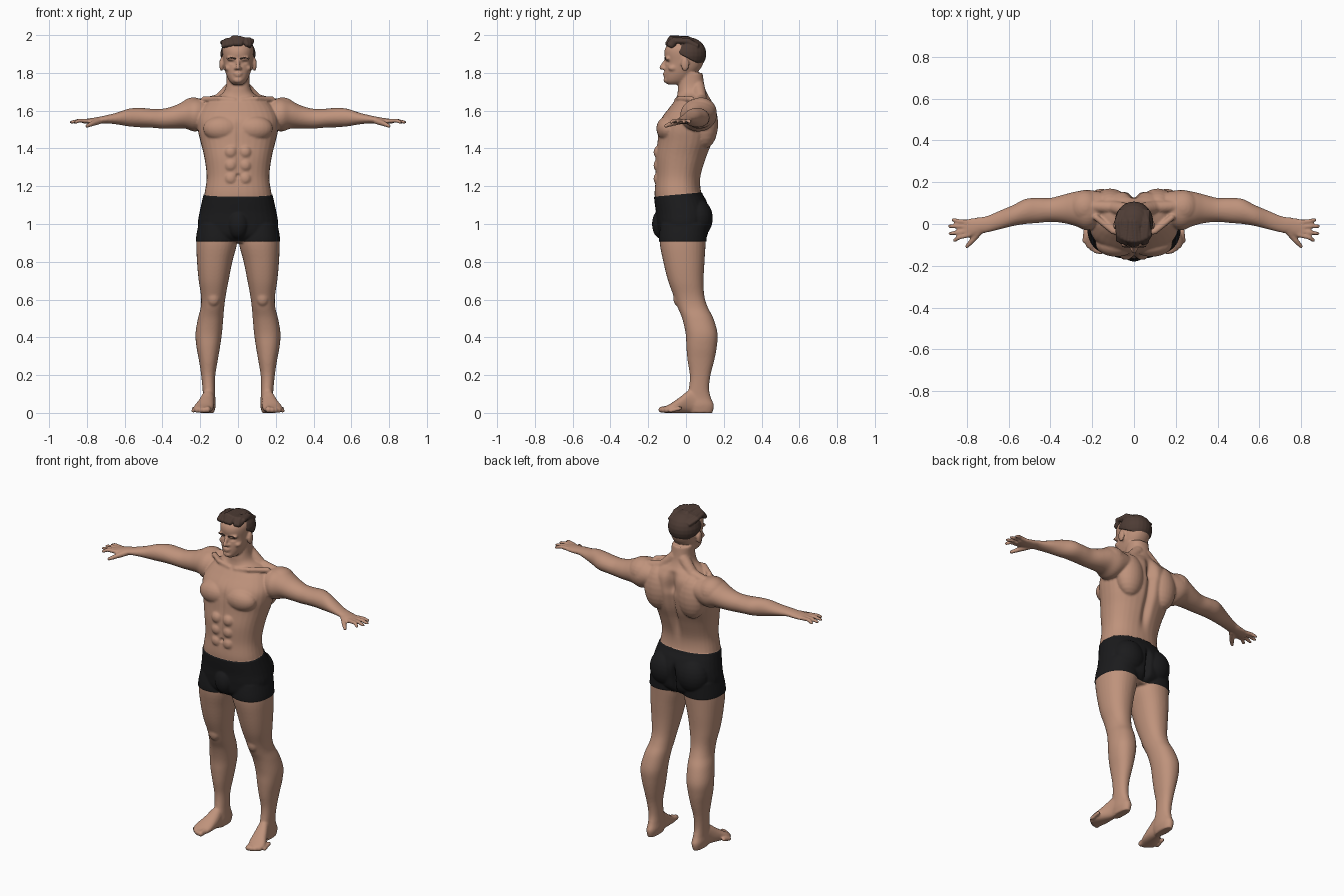
import bpy, bmesh, math, random
from mathutils import Vector

random.seed(4)
if "Cube" in bpy.data.objects:
    bpy.data.objects.remove(bpy.data.objects["Cube"])


def material(name, rgb):
    mat = bpy.data.materials.new(name)
    mat.use_nodes = True
    mat.diffuse_color = (*rgb, 1)
    shader = next(n for n in mat.node_tree.nodes if n.type == 'BSDF_PRINCIPLED')
    shader.inputs["Base Color"].default_value = (*rgb, 1)
    shader.inputs["Roughness"].default_value = 0.8
    return mat


skin_mat = material("warm skin", (0.52, 0.29, 0.20))
shorts_mat = material("black fabric", (0.011, 0.011, 0.012))
hair_mat = material("dark brown hair", (0.075, 0.045, 0.035))


def sweep(bm, rings):
    """Closed surface through rings of points, capped at both ends."""
    rings = [[bm.verts.new(p) for p in ring] for ring in rings]
    bm.faces.new(rings[0][::-1])
    bm.faces.new(rings[-1])
    for low, high in zip(rings, rings[1:]):
        for k in range(len(low)):
            n = (k + 1) % len(low)
            bm.faces.new((low[k], low[n], high[n], high[k]))


def blob(bm, centre, radii, sides=24):
    rings = []
    for i in range(sides // 2):
        tilt = math.pi * ((i + .5) / (sides // 2) - .5)
        rings.append([[c + r * q for c, r, q in zip(centre, radii, (
            math.cos(tilt) * math.cos(math.tau * k / sides),
            math.cos(tilt) * math.sin(math.tau * k / sides), math.sin(tilt)))] for k in range(sides)])
    sweep(bm, rings)


def strand(bm, points, start, end, steps=7):
    """Tapered rounded tube made of a chain of balls."""
    spans = len(points) - 1
    for i in range(spans * steps + 1):
        k = min(i // steps, spans - 1)
        p = Vector(points[k]).lerp(Vector(points[k + 1]), i / steps - k)
        r = start + (end - start) * i / (spans * steps)
        blob(bm, p, (r, r, r), 12)


def spline(rows, steps=5):
    """Smooth in-between rows through the given ones."""
    rows = [Vector(r) for r in rows]
    for i in range(len(rows) - 1):
        a, b, c, d = (rows[min(max(i + k, 0), len(rows) - 1)] for k in (-1, 0, 1, 2))
        for s in range(steps):
            t = s / steps
            yield b + (c - a) * (t / 2) + (a * 2 - b * 5 + c * 4 - d) * (t * t / 2) \
                + (b * 3 - a - c * 3 + d) * (t ** 3 / 2)
    yield rows[-1]


def loft(bm, axis, rows, power=2.2, sides=32):
    """Rows hold position along the axis, then low and high of the other two axes."""
    rings = []
    for t, a0, a1, b0, b1 in spline(rows):
        ring = []
        for k in range(sides):
            c, s = math.cos(math.tau * k / sides), math.sin(math.tau * k / sides)
            u, v = (math.copysign(abs(q) ** (2 / power), q) for q in (c, s))
            p = [(a0 + a1 + u * (a1 - a0)) / 2, (b0 + b1 + v * (b1 - b0)) / 2]
            p.insert(axis, t)
            ring.append(p)
        rings.append(ring)
    sweep(bm, rings)


def column(bm, rows, power):
    loft(bm, 2, [(z, -w, w, front, back) for z, w, front, back in rows], power)


def everything(bm):
    return bm.verts[:] + bm.edges[:] + bm.faces[:]


def mirror(bm):
    copy = bmesh.ops.duplicate(bm, geom=everything(bm))["geom"]
    for v in (g for g in copy if isinstance(g, bmesh.types.BMVert)):
        v.co.x = -v.co.x


def fuse(name, bm, voxel, smoothing, mats):
    """Melt overlapping pieces into one smooth surface."""
    bmesh.ops.recalc_face_normals(bm, faces=bm.faces[:])
    mesh = bpy.data.meshes.new(name)
    bm.to_mesh(mesh)
    bm.free()
    obj = bpy.data.objects.new(name, mesh)
    bpy.context.collection.objects.link(obj)
    remesh = obj.modifiers.new("melt", 'REMESH')
    remesh.mode, remesh.voxel_size = 'VOXEL', voxel
    smooth = obj.modifiers.new("soften", 'SMOOTH')
    smooth.factor, smooth.iterations = 0.5, smoothing
    graph = bpy.context.evaluated_depsgraph_get()
    obj.data = bpy.data.meshes.new_from_object(obj.evaluated_get(graph))
    obj.modifiers.clear()
    bpy.data.meshes.remove(mesh)
    obj.data.name = name
    obj.data.materials.clear()
    for mat in mats:
        obj.data.materials.append(mat)
    obj.data.shade_smooth()
    return obj


# Limbs and paired muscles, left side
bm = bmesh.new()
loft(bm, 0, [(.14, .01, .15, 1.53, 1.65), (.22, -.03, .163, 1.49, 1.665), (.28, -.01, .155, 1.505, 1.652),
             (.34, .005, .14, 1.505, 1.625), (.4, .01, .125, 1.505, 1.61), (.46, .005, .125, 1.51, 1.61),
             (.52, 0, .12, 1.512, 1.615), (.58, -.01, .09, 1.517, 1.61), (.64, -.025, .065, 1.527, 1.59),
             (.7, -.04, .04, 1.533, 1.575), (.74, -.047, .032, 1.53, 1.567), (.78, -.06, .027, 1.53, 1.56),
             (.82, -.055, .015, 1.532, 1.555)], 2)
loft(bm, 2, [(0, .127, .18, .01, .14), (.04, .118, .187, -.01, .148), (.08, .12, .185, 0, .132),
             (.13, .122, .188, .015, .122), (.2, .12, .195, .02, .13), (.28, .107, .207, .008, .15),
             (.35, .095, .22, .002, .163), (.42, .085, .225, -.002, .167), (.5, .078, .212, -.02, .145),
             (.56, .073, .197, -.045, .115), (.62, .065, .196, -.066, .097), (.7, .05, .208, -.095, .093),
             (.8, .03, .217, -.12, .098), (.91, .004, .22, -.14, .105), (1, .02, .205, -.13, .11)])
loft(bm, 1, [(.1, .125, .18, 0, .1), (.03, .125, .19, 0, .125), (-.03, .126, .215, 0, .085),
             (-.08, .132, .236, 0, .05), (-.115, .145, .225, 0, .032)])
for root, tip in ((.008, .02), (-.012, -.01), (-.034, -.046), (-.052, -.078)):
    reach = .892 - 9 * (tip + .025) ** 2
    strand(bm, [(.79, root, 1.545), (.84, (root + tip) / 2, 1.548), (reach - .008, tip, 1.539)], .0125, .0095)
strand(bm, [(.735, -.03, 1.545), (.775, -.08, 1.53), (.8, -.107, 1.519)], .018, .01)
for i in range(5):
    x, y, r = .157 + .019 * i, -.13 + .003 * i * i, .017 - .0015 * i
    strand(bm, [(x, y + .05, .024), (x + .004, y, r)], r, r)
blob(bm, (.13, -.042, .61), (.034, .026, .045))          # kneecap
blob(bm, (.235, .08, 1.592), (.082, .083, .078))         # deltoid
blob(bm, (.085, -.095, 1.505), (.1, .062, .068))         # pectoral
blob(bm, (.115, .1, 1.53), (.085, .07, .13))             # shoulder blade
blob(bm, (.092, .06, 1.03), (.092, .078, .1))            # glute
blob(bm, (.088, -.005, 1.845), (.011, .022, .036))       # ear
blob(bm, (.034, -.098, 1.876), (.03, .015, .01))         # brow ridge
blob(bm, (.05, -.07, 1.825), (.022, .025, .016))         # cheekbone
blob(bm, (.012, -.118, 1.824), (.01, .01, .008))         # nostril
strand(bm, [(.02, -.05, 1.655), (.1, -.035, 1.665), (.18, .03, 1.66)], .014, .016)   # collarbone
strand(bm, [(.03, .065, 1.725), (.1, .08, 1.655), (.2, .085, 1.635)], .036, .03)     # trapezius
for z in (1.24, 1.31, 1.38):
    blob(bm, (.038, -.142, z), (.035, .03, .036))        # abdominals
mirror(bm)

# Torso with neck, then head
column(bm, [(.9, .12, -.1, .07), (.94, .19, -.14, .11), (1, .208, -.15, .12), (1.06, .2, -.155, .125),
            (1.12, .187, -.163, .105), (1.17, .176, -.166, .08), (1.25, .166, -.161, .078),
            (1.35, .178, -.162, .108), (1.43, .197, -.152, .138), (1.5, .213, -.145, .152),
            (1.56, .213, -.13, .158), (1.62, .185, -.085, .155), (1.66, .14, -.055, .135),
            (1.69, .085, -.045, .113), (1.73, .064, -.042, .098), (1.8, .06, -.03, .088)], 2.3)
column(bm, [(1.738, .025, -.095, -.02), (1.755, .044, -.11, .01), (1.785, .06, -.113, .04),
            (1.82, .071, -.112, .075), (1.86, .078, -.108, .095), (1.9, .082, -.115, .1),
            (1.93, .08, -.11, .092), (1.955, .066, -.09, .075), (1.975, .04, -.055, .04)], 2.2)
blob(bm, (0, -.13, 1), (.052, .046, .075))
blob(bm, (0, -.098, 1.762), (.028, .022, .018))
blob(bm, (0, -.112, 1.797), (.024, .011, .006))
blob(bm, (0, -.11, 1.785), (.02, .012, .006))
strand(bm, [(0, -.108, 1.868), (0, -.13, 1.828)], .008, .012)
body = fuse("body", bm, .006, 4, [skin_mat, shorts_mat])

# Shallow sculpted grooves: x, z, width, height, depth, side of the body
grooves = [(0, 1.45, .022, .17, .028, 1), (0, 1.6, .035, .06, .022, 1), (0, 1.0, .014, .08, .03, 1),
           (0, 1.4, .01, .16, .007, -1), (0, 1.255, .009, .01, .012, -1),
           (.034, 1.856, .014, .008, .007, -1), (-.034, 1.856, .014, .008, .007, -1)]
bm = bmesh.new()
bm.from_mesh(body.data)
for v in (v for v in bm.verts if abs(v.co.x) < .1 and v.co.z > .85):
    for x, z, width, height, depth, side in grooves:
        if v.co.y * side > .04:
            v.co.y -= side * depth * math.exp(-((v.co.x - x) / width) ** 2 - ((v.co.z - z) / height) ** 4)

# Shorts: clean cuts at waistband and hem, with the cloth raised slightly
waist, tilt, hem = Vector((0, -.1, 1.151)), Vector((0, -.09, 1)).normalized(), .907
for co, normal in ((waist, tilt), (Vector((0, 0, hem)), Vector((0, 0, 1)))):
    bmesh.ops.bisect_plane(bm, geom=everything(bm), plane_co=co, plane_no=normal)
for f in bm.faces:
    centre = f.calc_center_median()
    f.material_index = int(centre.z > hem and (centre - waist).dot(tilt) < 0)
bm.normal_update()
cloth = [(v, v.normal.copy()) for v in bm.verts if all(f.material_index for f in v.link_faces)]
for v, normal in cloth:
    v.co += normal * .004
brow_skin = [v.co.copy() for v in bm.verts if v.co.y < -.06 and 1.86 < v.co.z < 1.9]
bm.to_mesh(body.data)
bm.free()

# Hair: cap trimmed along the hairline, plus swept-back locks
bm = bmesh.new()
blob(bm, (0, .01, 1.9), (.093, .098, .089))
cut = bmesh.ops.bisect_plane(bm, geom=everything(bm), clear_inner=True,
                             plane_co=(0, -.09, 1.93), plane_no=(0, .1, .19))["geom_cut"]
bmesh.ops.edgeloop_fill(bm, edges=[g for g in cut if isinstance(g, bmesh.types.BMEdge)])
for i in range(10):
    x = -.074 + .0165 * i
    arch = 1 - (x / .1) ** 2
    lift, sway = random.uniform(-.005, .004), random.uniform(-.012, .012)
    strand(bm, [(x * .88 + sway, -.055 - .042 * arch, 1.935 + .02 * arch),
                (x, -.03 - .05 * arch, 1.952 + .033 * arch + lift),
                (x + sway, .01, 1.95 + .032 * arch + lift), (x * .9, .06, 1.935 + .02 * arch)], .014, .011)
fuse("hair", bm, .0045, 2, [hair_mat])

# Eyebrows resting on the skin
bm = bmesh.new()
for side in (-1, 1):
    path = [Vector((side * x, -.12, z)) for x, z in ((.016, 1.875), (.035, 1.881), (.054, 1.875))]
    strand(bm, [min(brow_skin, key=lambda q: (q.xz - p.xz).length) for p in path], .0045, .0035)
fuse("eyebrows", bm, .002, 2, [hair_mat])
